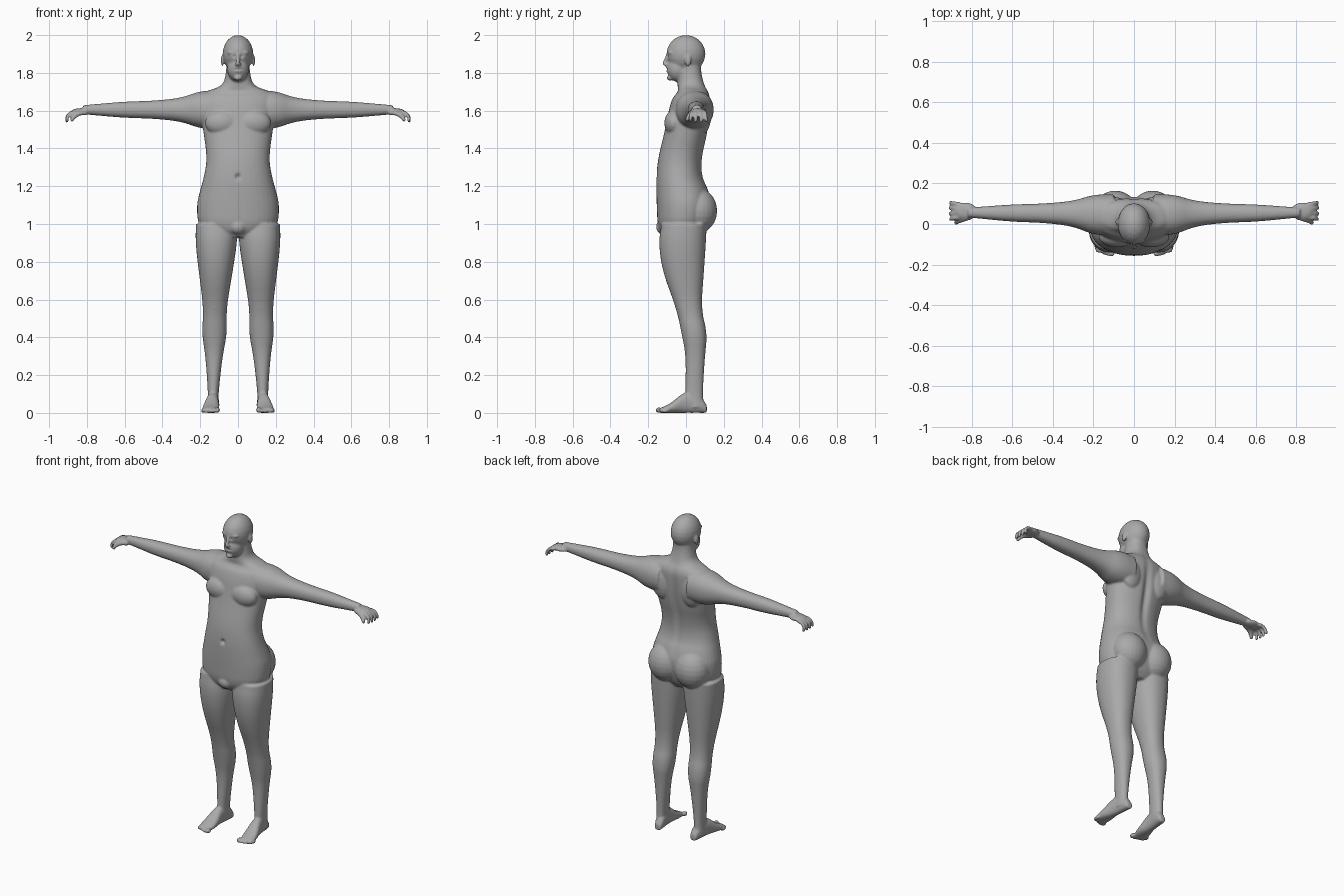
import bpy, bmesh, math
from mathutils import Vector, Matrix

default_cube = bpy.data.objects.get("Cube")
if default_cube:
    bpy.data.objects.remove(default_cube)

skin = bpy.data.materials.new("grey skin")
skin.use_nodes = True
skin.diffuse_color = (.4, .4, .4, 1)
shader = skin.node_tree.nodes["Principled BSDF"]
shader.inputs["Base Color"].default_value = skin.diffuse_color

bm = bmesh.new()


def soften_rows(rows):
    """Turn a few rows into a smooth series by repeatedly cutting corners."""
    rows = [Vector(row) for row in rows]
    for cut in range(3):
        smooth = [rows[0]]
        for start, end in zip(rows, rows[1:]):
            smooth += [start.lerp(end, .25), start.lerp(end, .75)]
        rows = smooth + [rows[-1]]
    return rows


def rounded(angle):
    """Point on a slightly squared circle."""
    c, s = math.cos(angle), math.sin(angle)
    return math.copysign(abs(c) ** .9, c), math.copysign(abs(s) ** .9, s)


def tube(rows, section, sides=40):
    """Loft rounded rings; section turns a row into a centre and two half axes."""
    rings = []
    for row in soften_rows(rows):
        centre, across, along = (Vector(part) for part in section(*row))
        ring = []
        for side in range(sides):
            c, s = rounded(math.tau * side / sides)
            ring.append(bm.verts.new(centre + across * c + along * s))
        rings.append(ring)
    for lower, upper in zip(rings, rings[1:]):
        for side in range(sides):
            bm.faces.new((lower[side - 1], lower[side], upper[side], upper[side - 1]))
    bm.faces.new(rings[0])
    bm.faces.new(rings[-1])


def ball(centre, size):
    """Ellipsoid with the given half sizes."""
    placement = Matrix.Translation(centre) @ Matrix.Diagonal((*size, 1))
    bmesh.ops.create_uvsphere(bm, u_segments=24, v_segments=12, radius=1, matrix=placement)


def digit(base, sideways, length, curl, radius, beads=12):
    """Curling finger made of overlapping beads that get smaller to the tip."""
    position = Vector(base)
    for bead in range(beads):
        angle = curl * bead / beads
        size = radius * (1 - .3 * bead / beads)
        ball(position, (size, size, size))
        heading = Vector((math.cos(angle), sideways, -math.sin(angle)))
        position += heading * length / beads


def leg_section(z, y, half_width, half_depth):
    return (.133 - .02 * z, y, z), (half_width, 0, 0), (0, half_depth, 0)


def foot_section(y, half_width, top):
    return (.135 - .1 * y, y, top / 2), (half_width, 0, 0), (0, 0, top / 2)


def arm_section(x, radius):
    return (x, .06 - radius / 7, 1.605), (0, radius, 0), (0, 0, radius)


def torso_section(z, half_width, front, back):
    return (0, (back - front) / 2, z), (half_width, 0, 0), (0, (back + front) / 2, 0)


# Leg with knee
tube([(1, -.01, .11, .12), (.9, -.02, .11, .125), (.75, -.015, .09, .11),
      (.55, .015, .06, .065), (.42, .045, .067, .068), (.3, .05, .045, .05),
      (.1, .042, .027, .046), (.03, .045, .03, .05)], leg_section)
ball((.122, -.03, .58), (.04, .03, .05))

# Foot with toes, the big toe on the inside
tube([(.11, .02, .04), (.08, .03, .09), (0, .03, .12), (-.08, .047, .05), (-.14, .04, .024)],
     foot_section)
for toe in range(5):
    radius = .01 if toe else .015
    ball((.11 + .019 * toe, -.143 + .002 * toe ** 2, radius), (radius, .019, radius))

# Arm and palm
tube([(.1, .1), (.2, .1), (.3, .062), (.45, .047), (.6, .043), (.75, .03), (.82, .024)], arm_section)
ball((.83, .063, 1.595), (.055, .044, .018))

# Fingers and thumb
for finger in range(4):
    offset = finger - 1.5
    digit((.865, .065 + .022 * offset, 1.59), offset * .1, .08 - .004 * abs(offset), 2, .012)
digit((.81, .035, 1.59), -.35, .09, 1.2, .015)

# Buttock, chest muscle and shoulder blade
ball((.092, .065, 1.07), (.108, .1, .118))
ball((.085, -.062, 1.535), (.09, .053, .068))
ball((.1, .095, 1.58), (.07, .038, .1))

# Ear, eye, brow and nostril
ball((.083, .01, 1.865), (.008, .018, .03))
ball((.031, -.08, 1.886), (.014, .014, .012))
ball((.03, -.083, 1.907), (.027, .014, .008))
ball((.009, -.107, 1.845), (.008, .012, .007))

# Mirror the paired parts to the other side
for item in bmesh.ops.duplicate(bm, geom=bm.verts[:] + bm.edges[:] + bm.faces[:])["geom"]:
    if isinstance(item, bmesh.types.BMVert):
        item.co.x = -item.co.x

# Torso and neck
tube([(.93, .1, .11, .07), (.98, .21, .15, .11), (1.1, .22, .155, .14), (1.18, .2, .157, .12),
      (1.25, .18, .157, .085), (1.35, .163, .148, .083), (1.5, .185, .11, .12),
      (1.66, .205, .08, .13), (1.7, .18, .04, .12), (1.73, .08, .045, .1),
      (1.8, .063, .045, .08), (1.86, .06, .045, .08)], torso_section)
ball((0, -.122, .985), (.045, .036, .04))

# Skull and jaw
ball((0, 0, 1.9), (.081, .103, .1))
ball((0, -.04, 1.822), (.058, .062, .07))

# Nose, lips and chin
for step in range(6):
    ball((0, -.096 - .004 * step, 1.895 - .009 * step), (.01, .01, .01))
for lip_height in (1.826, 1.811):
    ball((0, -.094, lip_height), (.023, .013, .006))
ball((0, -.085, 1.773), (.022, .018, .014))

# Fuse the parts into one smooth skin
bmesh.ops.recalc_face_normals(bm, faces=bm.faces[:])
parts = bpy.data.meshes.new("body_parts")
bm.to_mesh(parts)
bm.free()
body = bpy.data.objects.new("body", parts)
bpy.context.collection.objects.link(body)
fuse = body.modifiers.new("fuse", "REMESH")
fuse.mode = "VOXEL"
fuse.voxel_size = .006
relax = body.modifiers.new("relax", "SMOOTH")
relax.factor = .5
relax.iterations = 5
evaluated = body.evaluated_get(bpy.context.evaluated_depsgraph_get())
mesh = bpy.data.meshes.new_from_object(evaluated)
body.modifiers.clear()
body.data = mesh
bpy.data.meshes.remove(parts)


def dent(centre, reach, depth):
    """Press the skin along y around a point, with a soft falloff."""
    for vertex in mesh.vertices:
        distance = sum((gap / r) ** 2 for gap, r in zip(vertex.co - Vector(centre), reach))
        vertex.co.y += depth * math.exp(-distance)


# Navel, spine groove, mouth line and inner eye corners
dent((0, -.156, 1.25), (.012, .03, .014), .016)
dent((0, .12, 1.45), (.022, .07, .2), -.016)
dent((0, -.105, 1.818), (.022, .02, .004), .007)
for side in (-1, 1):
    dent((side * .017, -.095, 1.888), (.008, .02, .008), .008)

# Colour and smooth shading
mesh.materials.clear()
mesh.materials.append(skin)
for face in mesh.polygons:
    face.material_index = 0
    face.use_smooth = True
